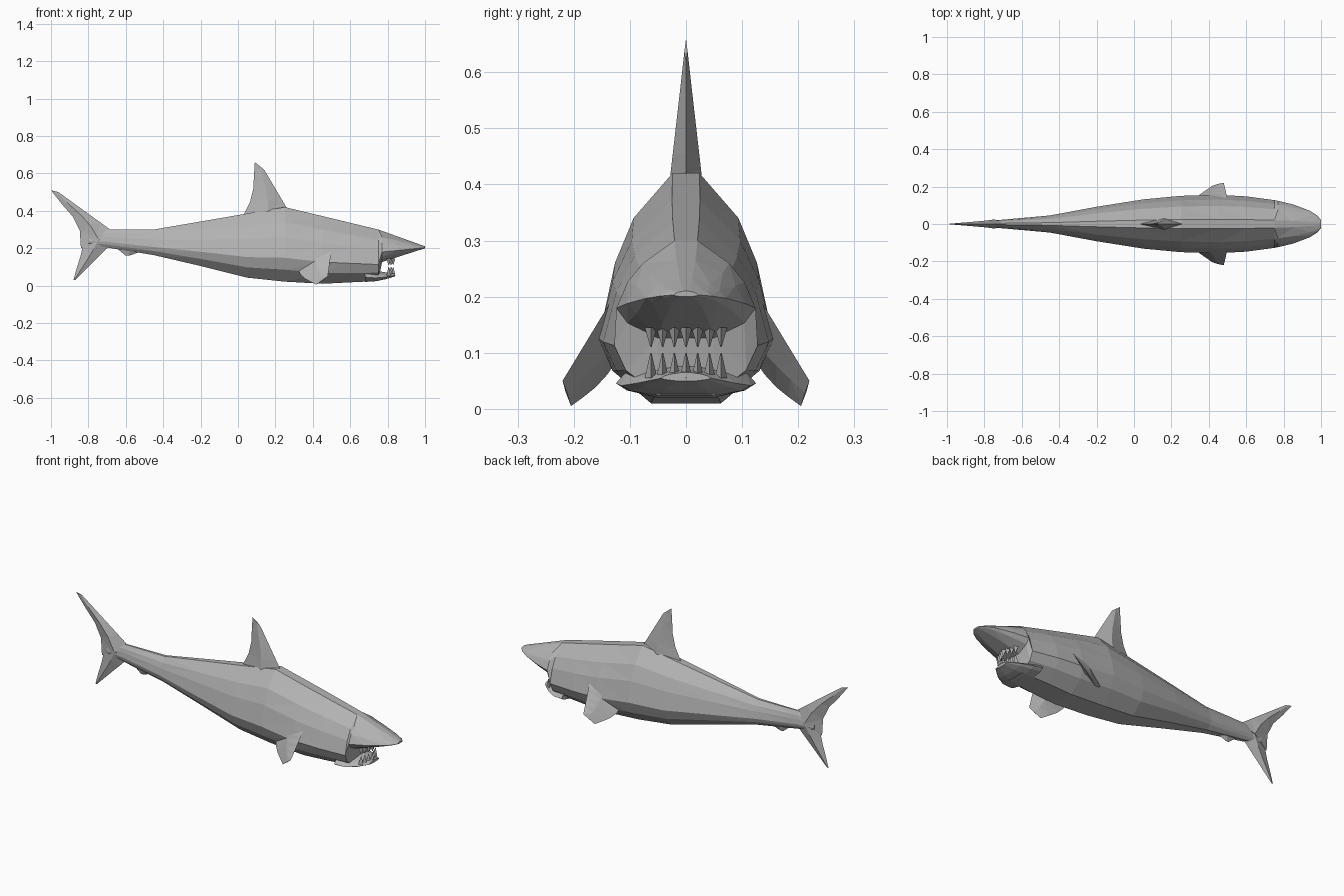
import bpy, bmesh
from math import sin, sqrt, pi
from mathutils import Vector

cube = bpy.data.objects.get("Cube")
if cube:
    bpy.data.objects.remove(cube)

grey = bpy.data.materials.new("shark grey")
grey.use_nodes = True
colour = (.45, .45, .45, 1)
grey.diffuse_color = colour
grey.node_tree.nodes["Principled BSDF"].inputs["Base Color"].default_value = colour


def loft(name, rings):
    """Skin a list of equal-length point rings and close both ends."""
    bm = bmesh.new()
    rows = [[bm.verts.new(point) for point in ring] for ring in rings]
    for row, following in zip(rows, rows[1:]):
        for i in range(len(row)):
            bm.faces.new((row[i - 1], row[i], following[i], following[i - 1]))
    bm.faces.new(rows[0])
    bm.faces.new(rows[-1])
    bmesh.ops.triangulate(bm, faces=bm.faces[:])
    bmesh.ops.recalc_face_normals(bm, faces=bm.faces[:])
    mesh = bpy.data.meshes.new(name)
    bm.to_mesh(mesh)
    bm.free()
    mesh.materials.append(grey)
    obj = bpy.data.objects.new(name, mesh)
    bpy.context.collection.objects.link(obj)


def along(x, *points):
    """Height at x on a straight-segmented line through the points."""
    for (start, low), (end, high) in zip(points, points[1:]):
        if x <= end:
            break
    return low + (high - low) * (x - start) / (end - start)


def body_ring(x, top, bottom, half):
    """Faceted cross-section: narrow back, widest low on the flank, flat belly."""
    profile = [(.16, 1), (.62, .8), (.84, .6), (1, .32), (.84, .16), (.4, 0)]
    right = [(x, -half * width, bottom + (top - bottom) * height)
             for width, height in profile]
    left = [(x, -y, z) for x, y, z in reversed(right)]
    return right + left


def back_line(x):
    return along(x, (-.8, .27), (-.7, .3), (-.45, .3), (.25, .42), (.75, .3), (1, .21))


def belly_line(x):
    if x > .75:
        return along(x, (.75, .12), (1, .2))
    return along(x, (-.8, .22), (-.4, .155), (.1, .03), (.45, .01), (.75, .025))


def half_width(x):
    """Rounded towards the nose, a slow taper towards the tail."""
    widest, middle = .155, .4
    if x > middle:
        return widest * sqrt(1.02 - ((x - middle) / (1 - middle)) ** 2)
    reach = (x + .8) / (middle + .8)
    return max(widest * sin(reach * pi / 2) ** 1.5, .015 + reach / 10 if x < -.5 else 0)


# Body and snout
body_stations = [-.8, -.7, -.45, -.2, .05, .25, .45, .6, .75, .77, .85, .94, .98, 1]
loft("body", [body_ring(x, back_line(x), belly_line(x), half_width(x))
              for x in body_stations])

# Lower jaw, tapering forward from the throat
jaw_rings = []
for step in range(4):
    forward = step / 3
    x = .68 + .16 * forward
    jaw_rings.append(body_ring(x, .1 - .035 * sqrt(forward), .02 + .03 * forward ** 2,
                               .125 - .08 * forward ** 2))
loft("lower_jaw", jaw_rings)


def tooth(name, x, y, base, tip):
    """Three-sided spike."""
    def section(z, size):
        return [(x + size, y, z), (x - size, y + size, z), (x - size, y - size, z)]
    loft(name, [section(base, .011), section(tip, .001)])


# Teeth along both jaws
for place in range(-3, 4):
    x, y = .83 - abs(place) / 120, place / 48
    tooth(f"lower_tooth_{place + 4}", x, y, .055, .1)
    tooth(f"upper_tooth_{place + 4}", x, y, .145, .11)


def fin(name, root, tip, thickness, bow=0, mirrored=False):
    """Taper a diamond section from root to tip, each a (leading, trailing) pair.

    Bow pulls the trailing edge in towards the leading edge."""
    flip = Vector((1, -1 if mirrored else 1, 1))
    root_lead, root_trail, tip_lead, tip_trail = (
        Vector(point) * flip for point in root + tip)
    normal = (root_trail - root_lead).cross(tip_lead - root_lead).normalized()
    rings = []
    steps = 4
    for step in range(steps + 1):
        out = step / steps
        lead = root_lead.lerp(tip_lead, out)
        trail = root_trail.lerp(tip_trail, out).lerp(lead, bow * sin(pi * out))
        ridge = normal * thickness * (1.1 - out)
        middle = lead.lerp(trail, .45)
        rings.append([lead, middle + ridge, trail, middle - ridge])
    loft(name, rings)


# Dorsal fin, tail lobes and the small fin under the tail stalk
fin("dorsal_fin", [(.27, 0, .4), (.03, 0, .38)], [(.14, 0, .62), (.09, 0, .66)],
    thickness=.028, bow=.15)
fin("upper_tail_lobe", [(-.67, 0, .29), (-.84, 0, .2)], [(-.96, 0, .5), (-1, 0, .51)],
    thickness=.022, bow=.35)
fin("lower_tail_lobe", [(-.68, 0, .22), (-.82, 0, .29)], [(-.87, 0, .03), (-.88, 0, .03)],
    thickness=.02, bow=.1)
fin("anal_fin", [(-.5, 0, .19), (-.66, 0, .21)], [(-.58, 0, .16), (-.6, 0, .16)],
    thickness=.016)

# Pectoral fins, leading edge pitched up
for side in ("left", "right"):
    fin(f"{side}_pectoral_fin", [(.5, .135, .19), (.32, .12, .09)],
        [(.48, .22, .05), (.42, .205, .005)],
        thickness=.02, bow=-.12, mirrored=side == "right")
